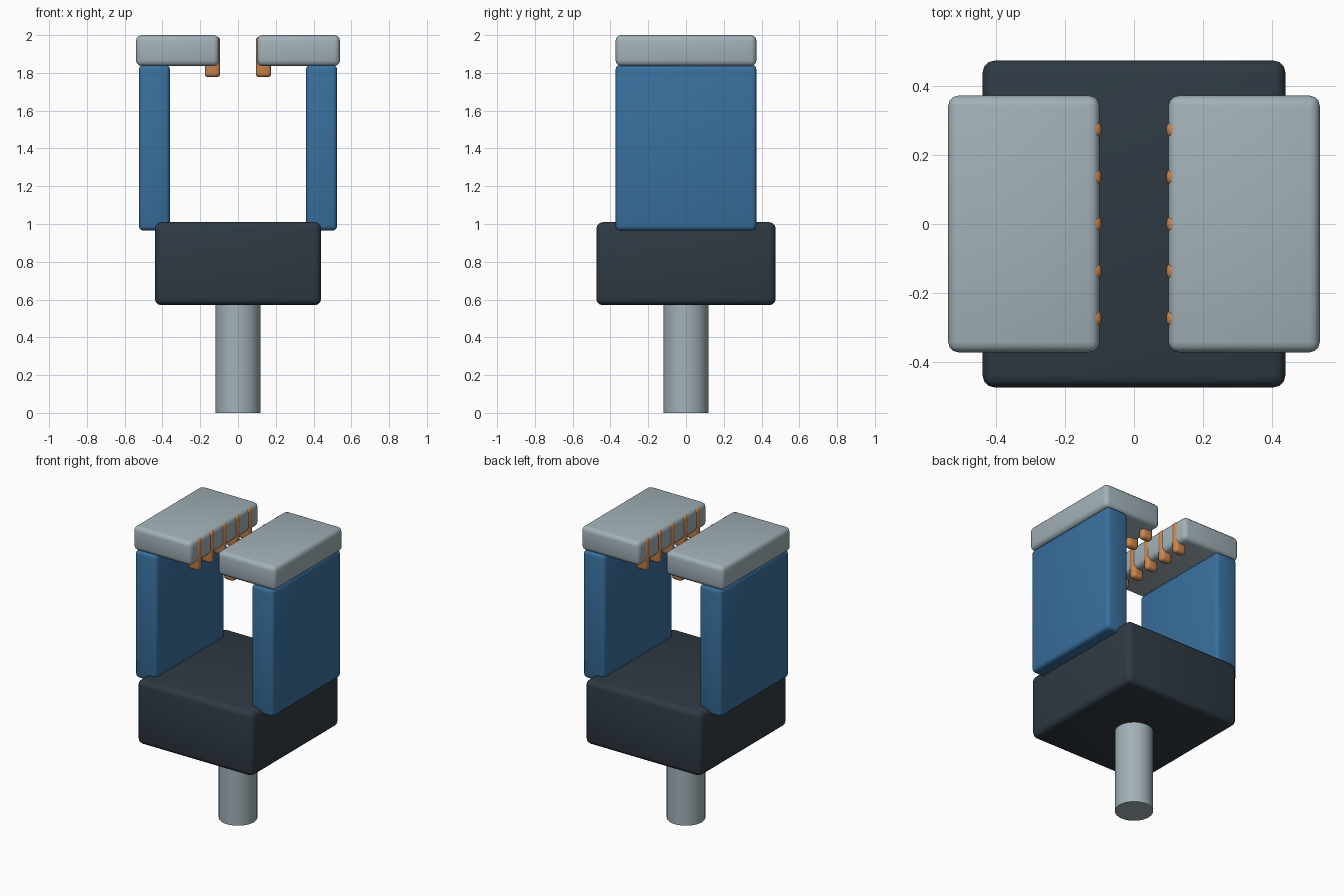
import bpy

if "Cube" in bpy.data.objects:
    bpy.data.objects.remove(bpy.data.objects["Cube"])

def material(name, rgb):
    m = bpy.data.materials.new(name)
    m.diffuse_color = (*rgb, 1)
    m.use_nodes = True
    m.node_tree.nodes["Principled BSDF"].inputs["Base Color"].default_value = m.diffuse_color
    return m

DARK = material("dark_housing", (0.028, 0.042, 0.056))
BLUE = material("blue_finger", (0.04, 0.16, 0.34))
STEEL = material("steel", (0.36, 0.44, 0.48))
COPPER = material("copper", (0.6, 0.24, 0.08))

def finish(ob, name, mat):
    ob.name = name
    ob.data.materials.append(mat)
    bpy.ops.object.shade_smooth_by_angle(angle=0.7)

def rounded_box(name, lo, hi, bevel, mat):
    """Box between two corners with rounded edges."""
    bpy.ops.mesh.primitive_cube_add(size=1, location=[(a + b) / 2 for a, b in zip(lo, hi)])
    ob = bpy.context.object
    ob.scale = [b - a for a, b in zip(lo, hi)]
    bpy.ops.object.transform_apply(location=False, rotation=False, scale=True)
    mod = ob.modifiers.new("round", 'BEVEL')
    mod.width = bevel
    mod.segments = 3
    bpy.ops.object.modifier_apply(modifier=mod.name)
    finish(ob, name, mat)

# Mounting shaft
bpy.ops.mesh.primitive_cylinder_add(vertices=32, radius=0.12, depth=0.6, location=(0, 0, 0.3))
finish(bpy.context.object, "mounting_shaft", STEEL)

# Gripper body
rounded_box("gripper_body", (-0.44, -0.475, 0.57), (0.44, 0.475, 1.01), 0.035, DARK)

# Mirrored jaws: finger, pad and row of gripping teeth
for side, s in (("left", -1), ("right", 1)):
    def jaw_box(name, x0, x1, y0, y1, z0, z1, bevel, mat):
        xa, xb = sorted((s * x0, s * x1))
        rounded_box(f"{side}_{name}", (xa, y0, z0), (xb, y1, z1), bevel, mat)

    jaw_box("finger", 0.36, 0.525, -0.373, 0.373, 0.965, 1.842, 0.025, BLUE)
    jaw_box("jaw_pad", 0.10, 0.54, -0.373, 0.373, 1.836, 2.0, 0.03, STEEL)
    for i in range(5):
        y = (i - 2) * 0.137
        jaw_box(f"tooth_{i + 1}", 0.094, 0.176, y - 0.025, y + 0.025, 1.777, 1.993, 0.02, COPPER)
